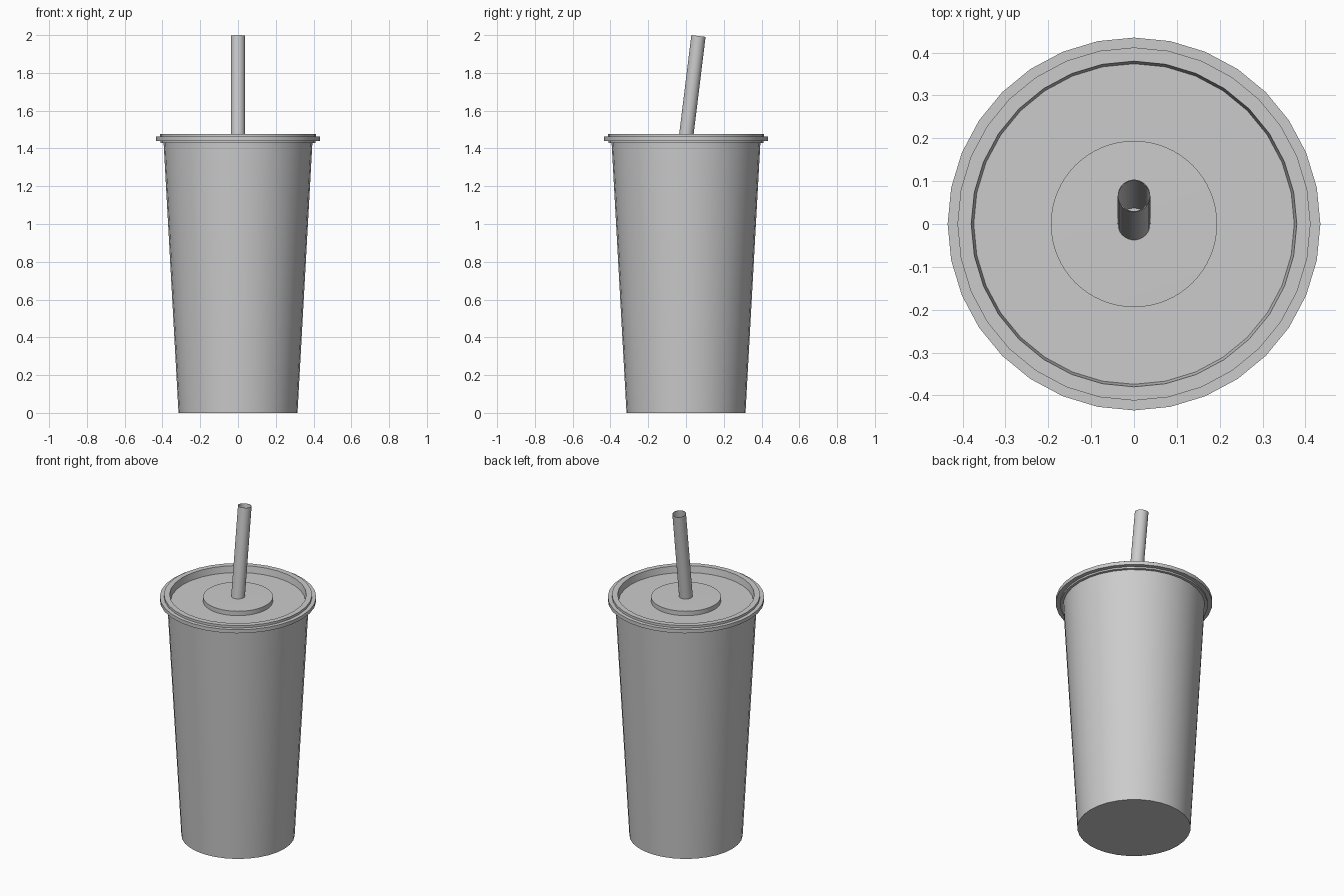
import bpy, bmesh, math

if "Cube" in bpy.data.objects:
    bpy.data.objects.remove(bpy.data.objects["Cube"])

SIDES = 32


def lathe(name, profile, sides=SIDES, loop=False):
    """Revolve (radius, z) points round z; radius 0 makes a pole."""
    bm = bmesh.new()
    rings = []
    for r, z in profile:
        if r == 0:
            rings.append([bm.verts.new((0, 0, z))] * sides)
        else:
            rings.append([bm.verts.new((r * math.cos(2 * math.pi * i / sides),
                                        r * math.sin(2 * math.pi * i / sides), z))
                          for i in range(sides)])
    pairs = list(zip(rings, rings[1:])) + ([(rings[-1], rings[0])] if loop else [])
    for a, b in pairs:
        for i in range(sides):
            j = (i + 1) % sides
            bm.faces.new(dict.fromkeys((a[i], a[j], b[j], b[i])))
    bmesh.ops.recalc_face_normals(bm, faces=bm.faces)
    mesh = bpy.data.meshes.new(name)
    bm.to_mesh(mesh)
    bm.free()
    ob = bpy.data.objects.new(name, mesh)
    bpy.context.collection.objects.link(ob)
    bpy.ops.object.select_all(action='DESELECT')
    ob.select_set(True)
    bpy.context.view_layer.objects.active = ob
    bpy.ops.object.shade_smooth_by_angle(angle=math.radians(30))
    return ob


# Tapered cup body
lathe("cup", [(0, 0), (0.315, 0), (0.394, 1.432), (0, 1.432)])

# Lid: skirt, wide flange, raised rim, recessed floor
lathe("lid", [(0, 1.43), (0.41, 1.43), (0.41, 1.44), (0.435, 1.44), (0.435, 1.462),
              (0.412, 1.462), (0.412, 1.476), (0.38, 1.476), (0.374, 1.436), (0, 1.436)])

# Raised disc round the straw hole
lathe("lid_disc", [(0, 1.432), (0.194, 1.432), (0.194, 1.463), (0, 1.466)], 64)

# Hollow straw leaning to the back
lean = math.radians(7)
length = 0.56
straw = lathe("straw", [(0.038, -length), (0.038, 0), (0.036, 0), (0.036, -length)],
              SIDES, loop=True)
straw.location = (0, 0.066, 2 - 0.038 * math.sin(lean))
straw.rotation_euler = (-lean, 0, 0)
